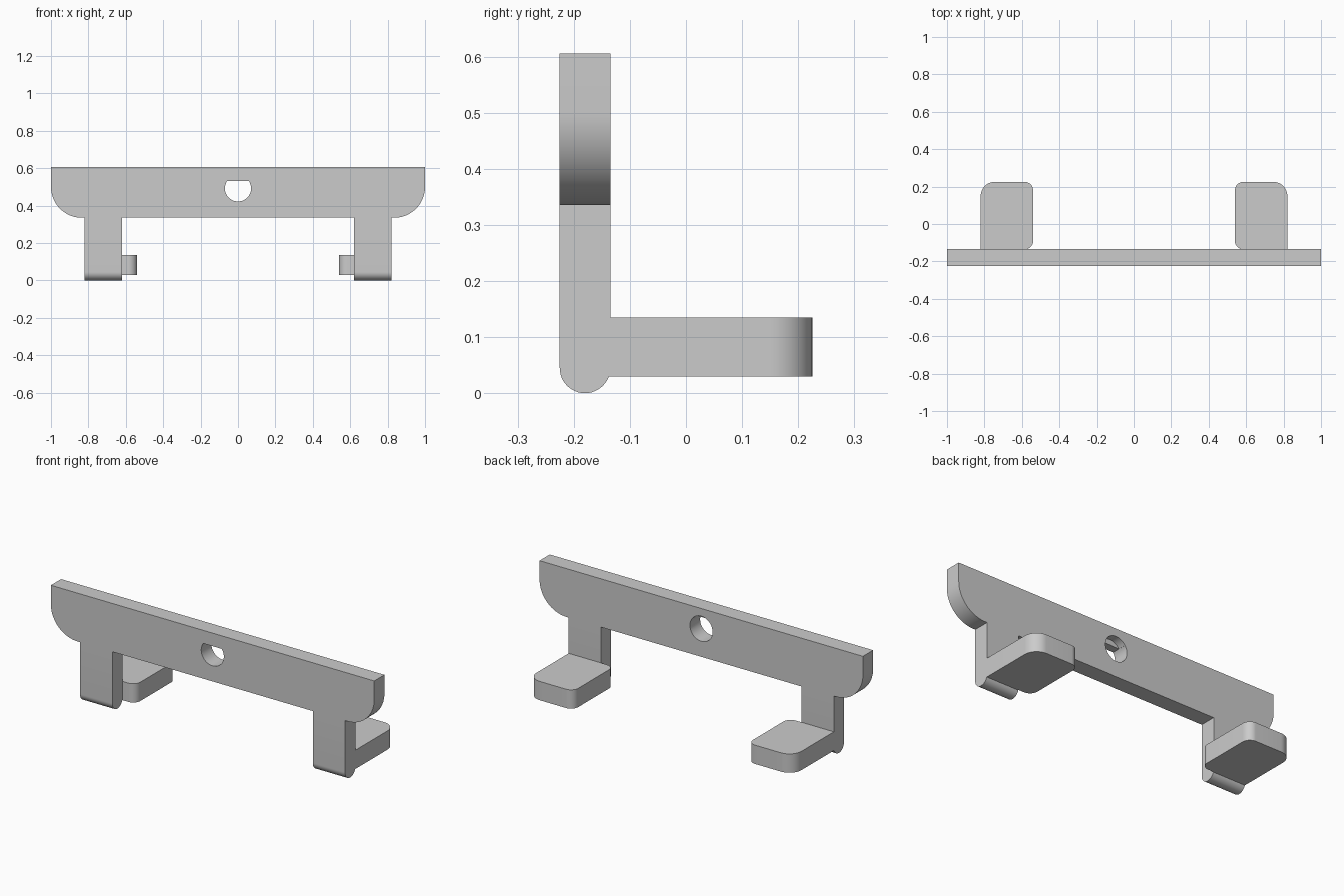
import bpy, bmesh, math
from mathutils import Vector

if "Cube" in bpy.data.objects:
    bpy.data.objects.remove(bpy.data.objects["Cube"], do_unlink=True)

grey = bpy.data.materials.new("plain_grey")
grey.use_nodes = True
colour = (0.6, 0.6, 0.6, 1)
grey.diffuse_color = colour
grey.node_tree.nodes["Principled BSDF"].inputs["Base Color"].default_value = colour

FRONT, BACK, MID = -0.225, -0.135, -0.18


def arc(cx, cy, r, a0, a1, n=16):
    angles = [math.radians(a0 + (a1 - a0) * i / n) for i in range(n + 1)]
    return [(cx + r * math.cos(a), cy + r * math.sin(a)) for a in angles]


def prism(name, points, to_3d, lo, hi, round_feet=False):
    """Extrude a flat outline between two depths."""
    bm = bmesh.new()
    face = bm.faces.new([bm.verts.new(to_3d(u, v, lo)) for u, v in points])
    offset = Vector(to_3d(0, 0, hi)) - Vector(to_3d(0, 0, lo))
    new = bmesh.ops.extrude_face_region(bm, geom=[face])["geom"]
    bmesh.ops.translate(bm, vec=offset, verts=[g for g in new if isinstance(g, bmesh.types.BMVert)])
    if round_feet:
        feet = [e for e in bm.edges if all(v.co.z < 0.001 for v in e.verts)
                and abs(e.verts[0].co.y - e.verts[1].co.y) < 0.001]
        bmesh.ops.bevel(bm, geom=feet, offset=0.0449, segments=12, profile=0.5, affect='EDGES')
    bmesh.ops.recalc_face_normals(bm, faces=bm.faces)
    mesh = bpy.data.meshes.new(name)
    bm.to_mesh(mesh)
    bm.free()
    mesh.materials.append(grey)
    obj = bpy.data.objects.new(name, mesh)
    bpy.context.collection.objects.link(obj)
    return obj


def smooth(obj):
    bpy.ops.object.select_all(action='DESELECT')
    obj.select_set(True)
    bpy.context.view_layer.objects.active = obj
    bpy.ops.object.shade_smooth_by_angle(angle=math.radians(30))


def upright(u, v, d):
    return (u, d, v)


def level(u, v, d):
    return (u, v, d)


# Crossbar and two legs share one outline, rounded under the ends and feet
half = [(0.62, 0.335), (0.62, 0), (0.82, 0), (0.82, 0.335)]
half += arc(0.835, 0.5, 0.165, -90, 0) + [(1, 0.605)]
outline = half + [(-x, z) for x, z in reversed(half)]
bar = prism("crossbar_with_legs", outline, upright, FRONT, BACK, round_feet=True)

# Round hole from the back, with a flat-topped opening at the front
flat = math.degrees(math.asin(0.04 / 0.07))
cutters = [
    prism("flat_top_cutter", arc(0, 0.492, 0.07, 180 - flat, 360 + flat, 40), upright, FRONT - 0.1, BACK + 0.1),
    prism("round_cutter", arc(0, 0.492, 0.07, 0, 360, 48)[:-1], upright, MID, BACK + 0.1),
]
for cutter in cutters:
    cut = bar.modifiers.new("hole", 'BOOLEAN')
    cut.operation = 'DIFFERENCE'
    cut.solver = 'EXACT'
    cut.object = cutter
    bpy.context.view_layer.objects.active = bar
    bpy.ops.object.modifier_apply(modifier=cut.name)
for cutter in cutters:
    bpy.data.objects.remove(cutter, do_unlink=True)
smooth(bar)

# Shelf tabs reaching back from the legs
shelf = [(0.62, BACK), (0.62, BACK - 0.006), (0.82, BACK - 0.006)]
shelf += arc(0.745, 0.15, 0.075, 0, 90) + arc(0.585, 0.18, 0.045, 90, 180)
shelf += arc(0.585, BACK + 0.045, 0.045, 180, 270)
for side, sign in (("left", 1), ("right", -1)):
    smooth(prism(side + "_shelf_tab", [(sign * x, y) for x, y in shelf], level, 0.03, 0.135))
